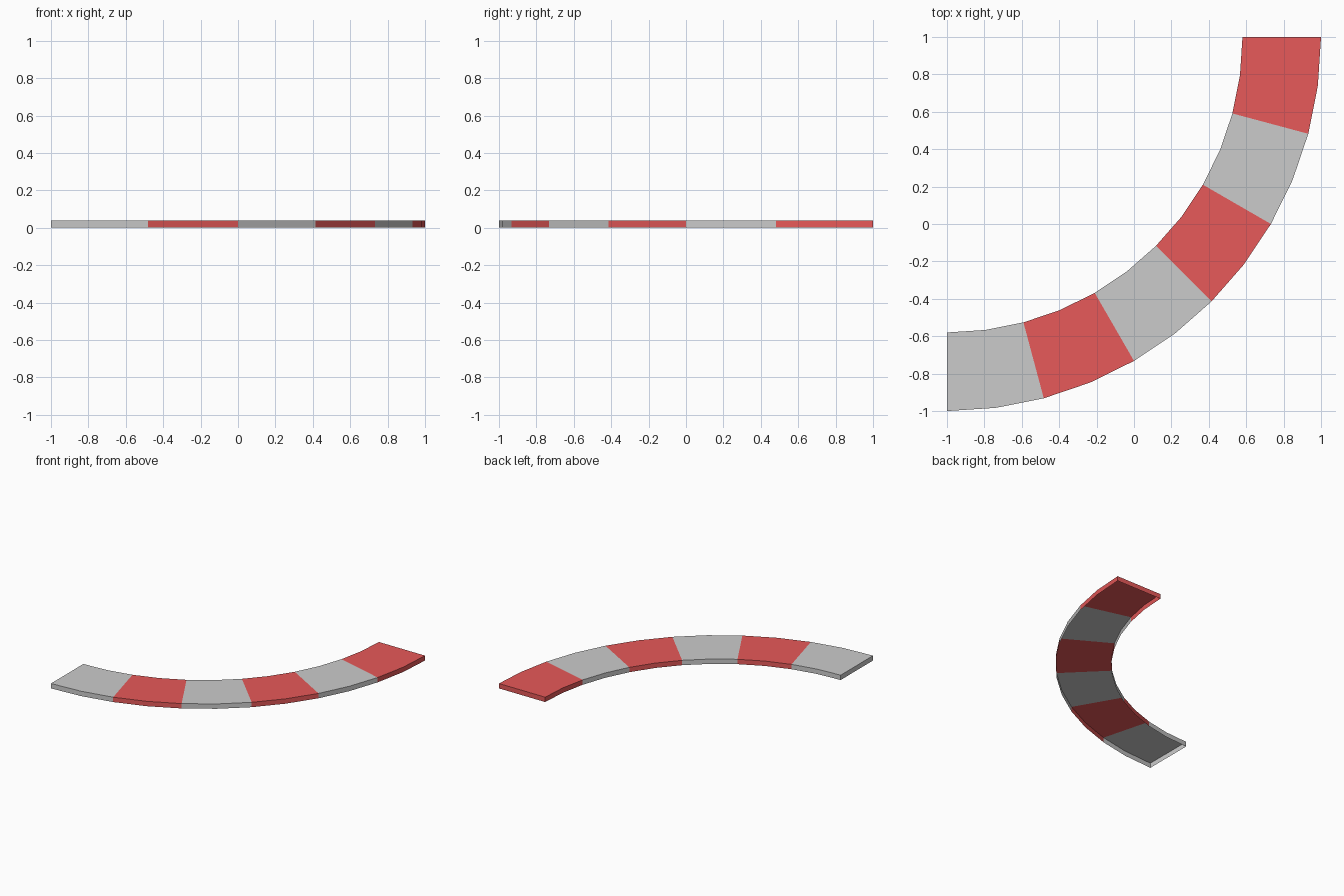
import bpy, bmesh, math

if "Cube" in bpy.data.objects:
    bpy.data.objects.remove(bpy.data.objects["Cube"])

CENTRE = (-1.0, 1.0)
R_OUT, R_IN, HEIGHT = 2.0, 1.58, 0.04
STRIPES, PER_STRIPE = 6, 2
SEGMENTS = STRIPES * PER_STRIPE


def material(name, colour):
    m = bpy.data.materials.new(name)
    m.diffuse_color = colour
    m.use_nodes = True
    m.node_tree.nodes["Principled BSDF"].inputs["Base Color"].default_value = m.diffuse_color
    return m


# Quarter-circle kerb, an open-bottomed shell
bm = bmesh.new()
section = [(R_IN, 0), (R_IN, HEIGHT), (R_OUT, HEIGHT), (R_OUT, 0)]
rings = []
for i in range(SEGMENTS + 1):
    a = math.radians(90 * i / SEGMENTS)
    rings.append([bm.verts.new((CENTRE[0] + r * math.sin(a),
                                CENTRE[1] - r * math.cos(a), z))
                  for r, z in section])

# Inner wall, top and outer wall: one face each per grey or red stripe
for s in range(STRIPES):
    part = rings[s * PER_STRIPE:(s + 1) * PER_STRIPE + 1]
    for k in range(3):
        f = bm.faces.new([r[k] for r in part] + [r[k + 1] for r in reversed(part)])
        f.material_index = s % 2

# End caps
bm.faces.new(rings[0]).material_index = 0
bm.faces.new(rings[-1]).material_index = 1
bmesh.ops.recalc_face_normals(bm, faces=bm.faces)
# Make sure the top faces up
if sum(f.normal.z for f in bm.faces) < 0:
    bmesh.ops.reverse_faces(bm, faces=bm.faces)

mesh = bpy.data.meshes.new("curved_kerb")
bm.to_mesh(mesh)
bm.free()
mesh.materials.append(material("kerb_grey", (0.8, 0.8, 0.8, 1)))
mesh.materials.append(material("kerb_red", (0.8, 0.1, 0.1, 1)))
kerb = bpy.data.objects.new("curved_kerb", mesh)
bpy.context.collection.objects.link(kerb)
